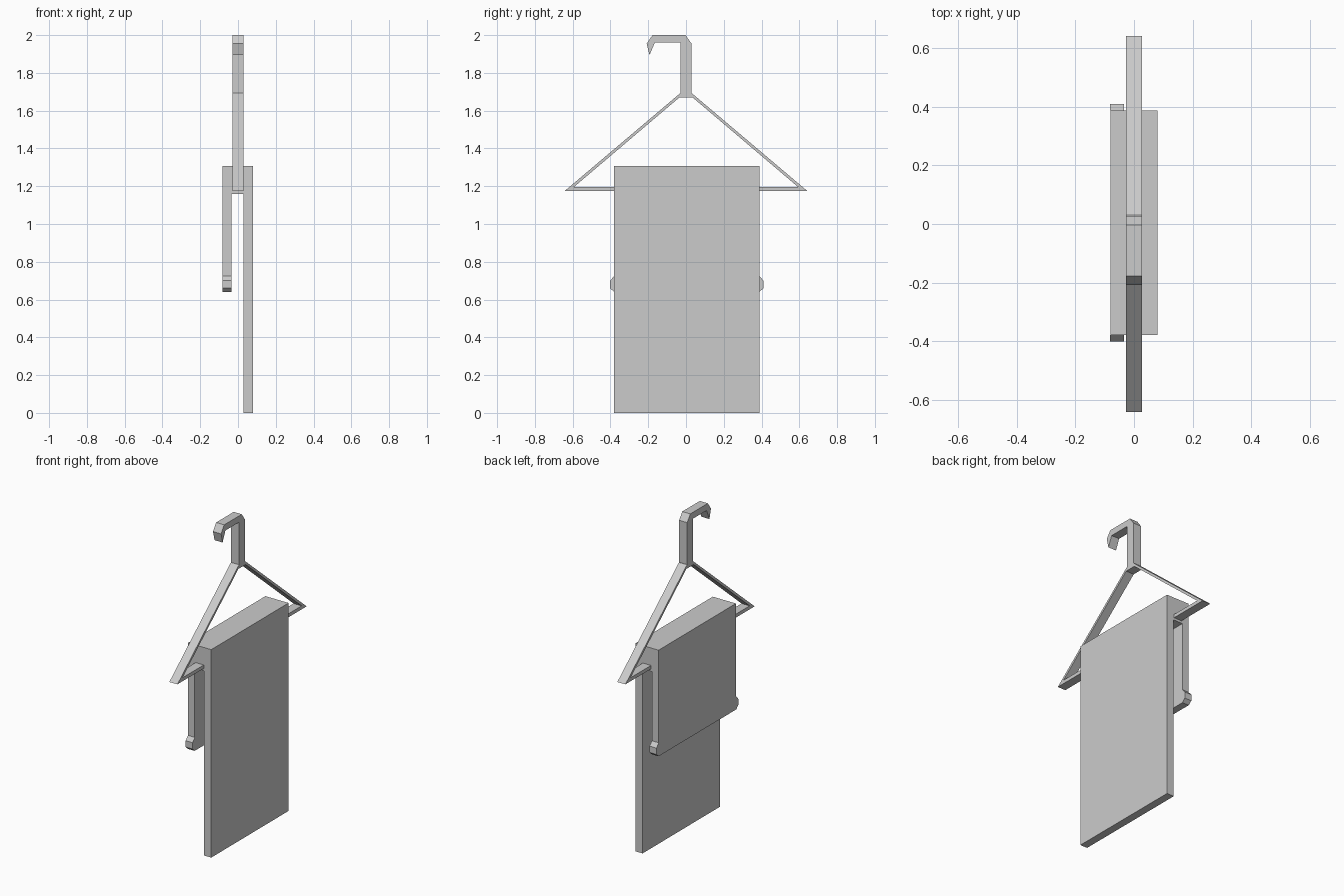
import bpy, bmesh

if "Cube" in bpy.data.objects:
    bpy.data.objects.remove(bpy.data.objects["Cube"])


def make_object(name, bm):
    bmesh.ops.recalc_face_normals(bm, faces=bm.faces)
    mesh = bpy.data.meshes.new(name)
    bm.to_mesh(mesh)
    bm.free()
    obj = bpy.data.objects.new(name, mesh)
    bpy.context.collection.objects.link(obj)
    return obj


def prism(name, points, axis, low, high):
    """Extrude a closed outline along x (points are y, z) or y (points are x, z)."""
    def place(p, d):
        return (d, p[0], p[1]) if axis == 'x' else (p[0], d, p[1])
    bm = bmesh.new()
    a = [bm.verts.new(place(p, low)) for p in points]
    b = [bm.verts.new(place(p, high)) for p in points]
    bm.faces.new(a)
    bm.faces.new(b)
    for i in range(len(a)):
        j = (i + 1) % len(a)
        bm.faces.new((a[i], a[j], b[j], b[i]))
    return make_object(name, bm)


def frame(name, outer, inner, half):
    """Closed flat frame between two y, z loops, thickened along x."""
    bm = bmesh.new()
    loops = [[bm.verts.new((x, y, z)) for y, z in loop]
             for loop, x in ((outer, -half), (outer, half), (inner, half), (inner, -half))]
    n = len(outer)
    for k in range(4):
        p, q = loops[k], loops[(k + 1) % 4]
        for i in range(n):
            j = (i + 1) % n
            bm.faces.new((p[i], p[j], q[j], q[i]))
    return make_object(name, bm)


HALF = 0.028

# Hook and neck
prism("hanger_hook", [
    (-0.03, 1.693), (0.028, 1.693), (0.028, 1.957), (-0.003, 2.0), (-0.177, 2.0),
    (-0.208, 1.955), (-0.193, 1.895), (-0.165, 1.96), (-0.03, 1.96)], 'x', -HALF, HALF)

# Triangular hanger frame
frame("hanger_frame",
      [(-0.03, 1.693), (0.03, 1.693), (0.642, 1.175), (-0.642, 1.175)],
      [(-0.036, 1.669), (0.036, 1.669), (0.592, 1.197), (-0.592, 1.197)], HALF)

# Folded cloth: long front drop, short back drop, solid fold over the bar
prism("folded_cloth", [
    (-0.081, 0.64), (-0.035, 0.64), (-0.035, 1.16), (0.03, 1.16),
    (0.03, 0.0), (0.08, 0.0), (0.08, 1.307), (-0.081, 1.307)], 'y', -0.38, 0.388)

# Rounded hem ends on the short drop
for name, edge, out in (("hem_end_near", -0.38, -0.022), ("hem_end_far", 0.388, 0.022)):
    prism(name, [(edge, 0.725), (edge + out, 0.70), (edge + out, 0.66), (edge, 0.64)],
          'x', -0.082, -0.034)
